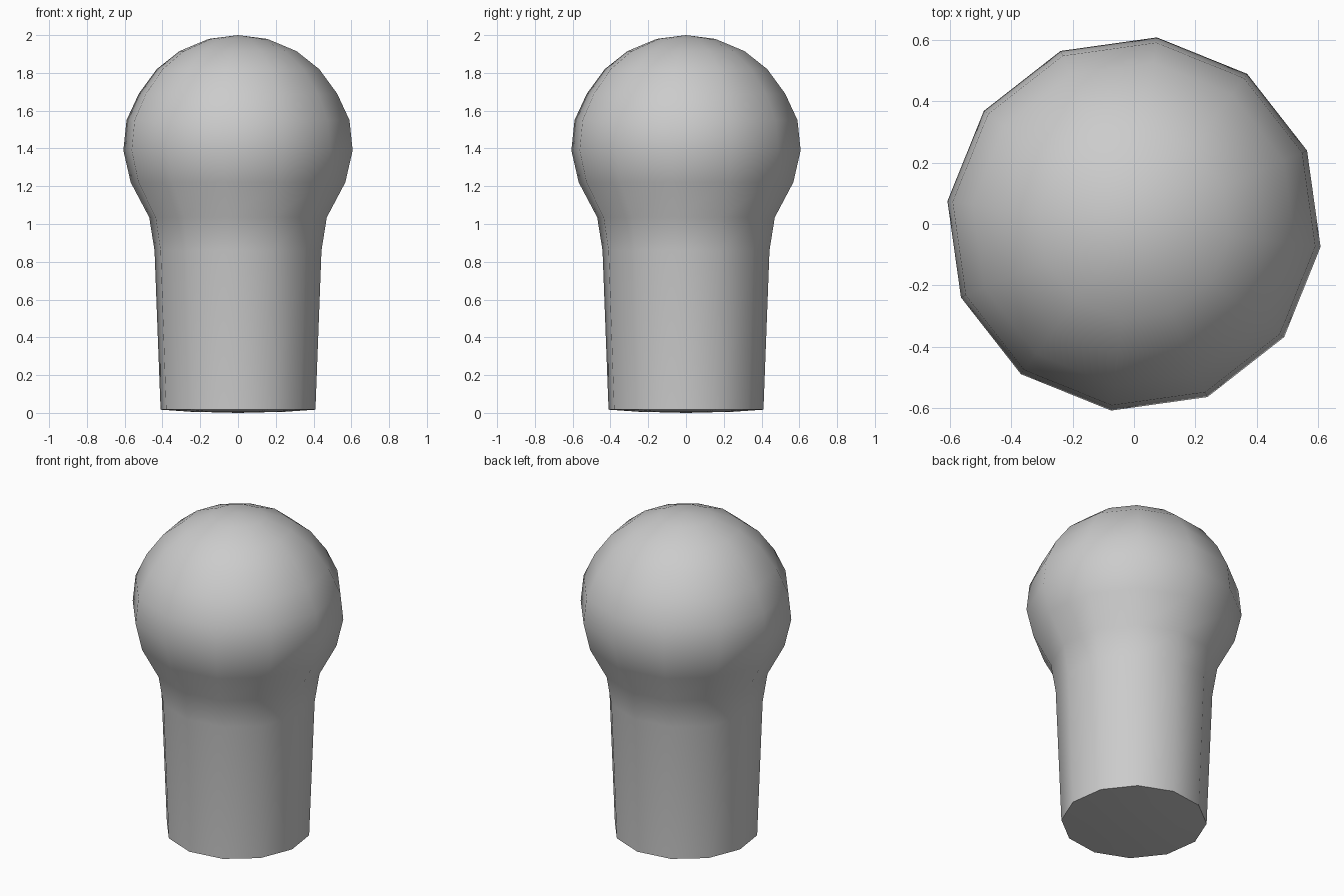
import bpy, bmesh, math

if "Cube" in bpy.data.objects:
    bpy.data.objects.remove(bpy.data.objects["Cube"])

SIDES = 12
TURN = math.radians(-7)      # the facets are twisted slightly off axis
K = 1 / math.cos(TURN)       # silhouette half-width -> corner radius

# Half-width and height of each ring, from base rim to crown
rings = [(0.25, 0.006), (0.41, 0.017), (0.442, 0.86), (0.47, 1.035),
         (0.568, 1.22), (0.607, 1.39), (0.59, 1.55), (0.525, 1.69),
         (0.43, 1.82), (0.31, 1.915), (0.155, 1.98)]

bm = bmesh.new()


def ring(r, z):
    return [bm.verts.new((r * K * math.cos(TURN + i * math.tau / SIDES),
                          r * K * math.sin(TURN + i * math.tau / SIDES), z))
            for i in range(SIDES)]


# Revolved stem and rounded head
loops = [ring(r, z) for r, z in rings]
for a, b in zip(loops, loops[1:]):
    for i in range(SIDES):
        j = (i + 1) % SIDES
        bm.faces.new((a[i], a[j], b[j], b[i]))

# Shallow base cap and crown cap
for loop, z in ((loops[0], 0.0), (loops[-1], 2.0)):
    tip = bm.verts.new((0, 0, z))
    for i in range(SIDES):
        bm.faces.new((loop[i], loop[(i + 1) % SIDES], tip))
bmesh.ops.recalc_face_normals(bm, faces=bm.faces)

mesh = bpy.data.meshes.new("round_headed_peg")
bm.to_mesh(mesh)
bm.free()
peg = bpy.data.objects.new("round_headed_peg", mesh)
bpy.context.collection.objects.link(peg)

# Smooth sides with a crisp base rim
bpy.context.view_layer.objects.active = peg
peg.select_set(True)
bpy.ops.object.shade_smooth_by_angle(angle=math.radians(45))
